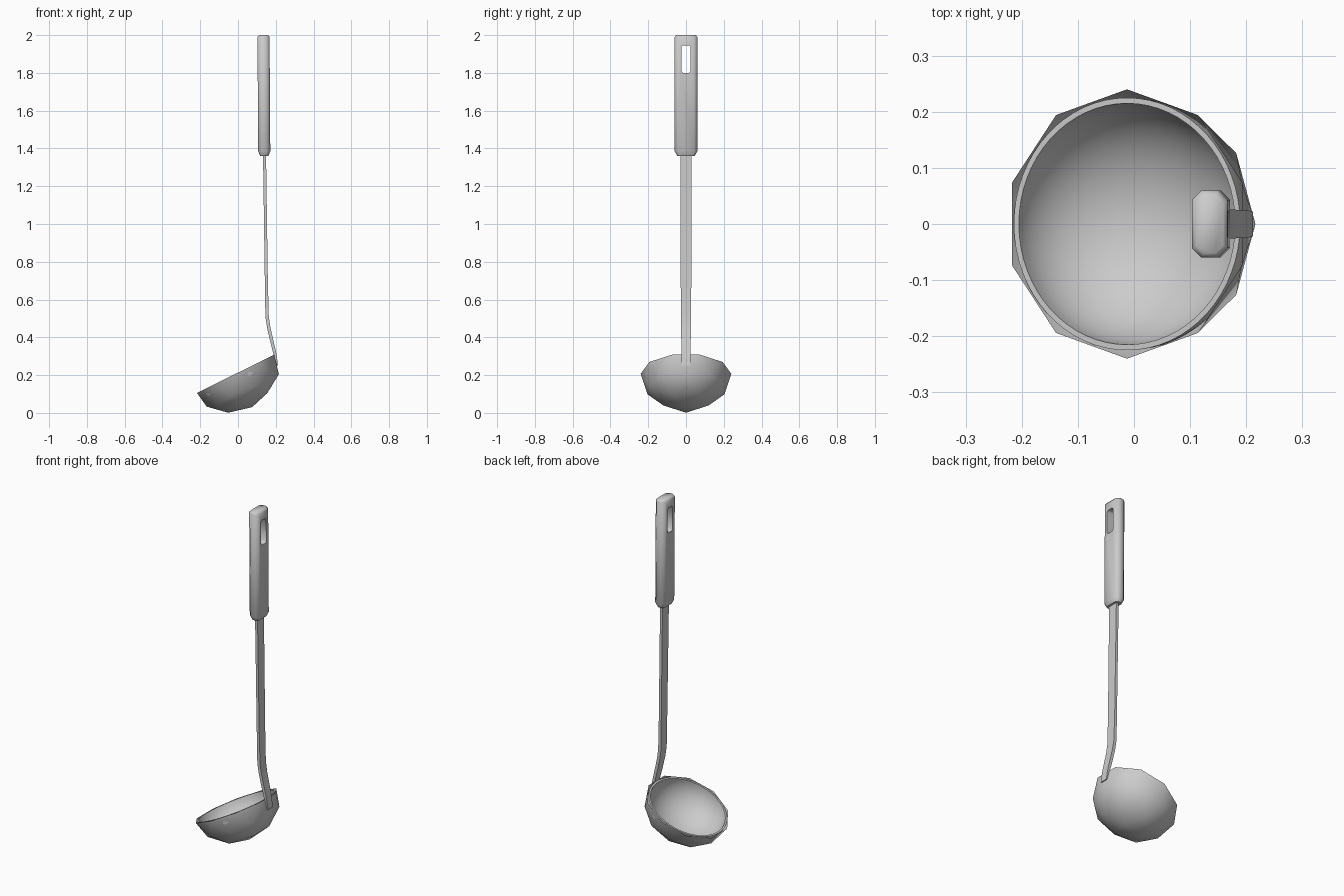
import bpy, bmesh, math
from mathutils import Matrix

if "Cube" in bpy.data.objects:
    bpy.data.objects.remove(bpy.data.objects["Cube"])

TILT = Matrix.Translation((-0.0125, 0, 0.207)) @ Matrix.Rotation(math.radians(-26.3), 4, 'Y')
SQUASH = 0.82


def finish(bm, name, angle):
    me = bpy.data.meshes.new(name)
    bm.to_mesh(me)
    bm.free()
    ob = bpy.data.objects.new(name, me)
    bpy.context.collection.objects.link(ob)
    bpy.ops.object.select_all(action='DESELECT')
    ob.select_set(True)
    bpy.context.view_layer.objects.active = ob
    if angle:
        bpy.ops.object.shade_smooth_by_angle(angle=math.radians(angle))
    return ob


def loft(name, sections, angle):
    """Horizontal chamfered rectangles: (x, z, half x, half y, corner cut)."""
    bm = bmesh.new()
    rings = []
    for x, z, hx, hy, c in sections:
        if c:
            q = [(hx, hy - c), (hx - c, hy), (c - hx, hy), (-hx, hy - c),
                 (-hx, c - hy), (c - hx, -hy), (hx - c, -hy), (hx, c - hy)]
        else:
            q = [(hx, hy), (-hx, hy), (-hx, -hy), (hx, -hy)]
        rings.append([bm.verts.new((x + a, b, z)) for a, b in q])
    n = len(rings[0])
    for r, s in zip(rings, rings[1:]):
        for i in range(n):
            j = (i + 1) % n
            bm.faces.new((r[i], r[j], s[j], s[i]))
    bm.faces.new(rings[0][::-1])
    bm.faces.new(rings[-1])
    bmesh.ops.recalc_face_normals(bm, faces=bm.faces)
    return finish(bm, name, angle)


# faceted outer bowl: lower half of a squashed icosphere
bm = bmesh.new()
bmesh.ops.create_icosphere(bm, subdivisions=2, radius=0.24)
bmesh.ops.delete(bm, geom=[f for f in bm.faces if f.calc_center_median().z > 0], context='FACES')
bmesh.ops.scale(bm, vec=(1, 1, SQUASH), verts=bm.verts)
bm.transform(TILT)
finish(bm, "outer_bowl", 60)

# smooth inner bowl with a flat rim
bm = bmesh.new()
steps = 16
profile = []
for i in range(steps + 1):
    a = math.pi / 2 * i / steps
    profile.append((0.225 * math.sin(a), -0.225 * SQUASH * math.cos(a)))
for i in range(steps, -1, -1):
    a = math.pi / 2 * i / steps
    profile.append((0.215 * math.sin(a), -0.215 * SQUASH * math.cos(a)))
vs = [bm.verts.new((r, 0, z)) for r, z in profile]
es = [bm.edges.new(p) for p in zip(vs, vs[1:])]
bmesh.ops.spin(bm, geom=vs + es, axis=(0, 0, 1), cent=(0, 0, 0),
               angle=2 * math.pi, steps=64, use_duplicate=False)
bmesh.ops.remove_doubles(bm, verts=bm.verts, dist=1e-5)
bmesh.ops.recalc_face_normals(bm, faces=bm.faces)
bm.transform(TILT)
finish(bm, "inner_bowl", 40)

# flat shaft with a bend above the bowl
loft("shaft", [(0.206, 0.25, 0.006, 0.022, 0), (0.196, 0.31, 0.008, 0.024, 0),
               (0.179, 0.38, 0.009, 0.025, 0), (0.163, 0.45, 0.009, 0.026, 0),
               (0.154, 0.51, 0.009, 0.027, 0), (0.150, 0.70, 0.008, 0.028, 0),
               (0.140, 1.40, 0.008, 0.030, 0)], 30)

# grip with chamfered corners
grip = loft("grip", [(0.139, 1.36, 0.022, 0.046, 0.012), (0.139, 1.385, 0.032, 0.060, 0.017),
                     (0.135, 1.99, 0.032, 0.060, 0.017), (0.135, 2.0, 0.024, 0.052, 0.014)], 0)

# hanging slot cut through the grip
bm = bmesh.new()
bmesh.ops.create_cube(bm, size=1)
bmesh.ops.scale(bm, vec=(0.3, 0.048, 0.145), verts=bm.verts)
bmesh.ops.translate(bm, vec=(0.135, 0, 1.8725), verts=bm.verts)
along = [e for e in bm.edges if abs(e.verts[0].co.x - e.verts[1].co.x) > 0.1]
bmesh.ops.bevel(bm, geom=along, offset=0.008, segments=1, affect='EDGES')
cutter = finish(bm, "slot_cutter", 0)
cutter.hide_render = True
bpy.context.view_layer.objects.active = grip
mod = grip.modifiers.new("slot", 'BOOLEAN')
mod.object = cutter
mod.operation = 'DIFFERENCE'
mod.solver = 'EXACT'
bpy.ops.object.modifier_apply(modifier=mod.name)
bpy.data.objects.remove(cutter)
bpy.ops.object.select_all(action='DESELECT')
grip.select_set(True)
bpy.ops.object.shade_smooth_by_angle(angle=math.radians(50))
